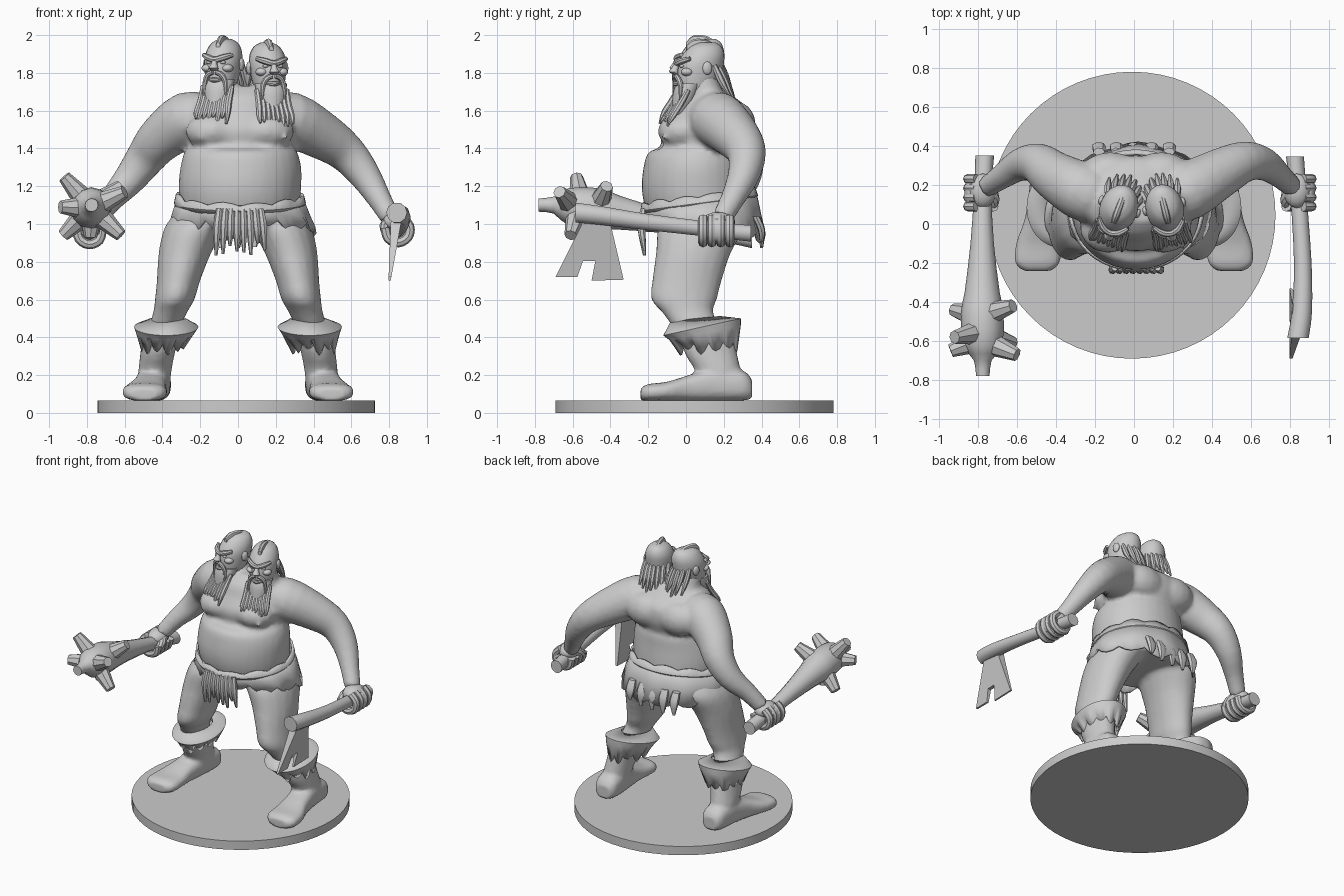
import bpy, bmesh, math, random
from mathutils import Matrix, Vector

random.seed(4)
if "Cube" in bpy.data.objects:
    bpy.data.objects.remove(bpy.data.objects["Cube"])

X, Y, Z = Vector((1, 0, 0)), Vector((0, 1, 0)), Vector((0, 0, 1))
GREY = (0.6, 0.6, 0.6, 1)
grey = bpy.data.materials.new("plain grey")
grey.use_nodes = True
grey.diffuse_color = GREY
grey.node_tree.nodes["Principled BSDF"].inputs["Base Color"].default_value = GREY


def finish(name, bm, angle=40, blend=0, thick=0):
    """Turn a bmesh into an object; blend fuses overlapping masses."""
    bmesh.ops.recalc_face_normals(bm, faces=bm.faces)
    me = bpy.data.meshes.new(name)
    bm.to_mesh(me)
    bm.free()
    me.materials.append(grey)
    me.shade_smooth()
    me.set_sharp_from_angle(angle=math.radians(angle))
    ob = bpy.data.objects.new(name, me)
    bpy.context.collection.objects.link(ob)
    if blend:
        mod = ob.modifiers.new("fuse", 'REMESH')
        mod.mode, mod.voxel_size, mod.use_smooth_shade = 'VOXEL', blend, True
        mod = ob.modifiers.new("soften", 'SMOOTH')
        mod.factor, mod.iterations = 0.5, 3
    if thick:
        ob.modifiers.new("thickness", 'SOLIDIFY').thickness = thick
    return ob


def curve(rows, steps):
    """Smoothly interpolate rows of numbers."""
    out, last = [], len(rows) - 1
    for i in range(last):
        quad = [rows[min(max(i + k, 0), last)] for k in (-1, 0, 1, 2)]
        for k in range(steps):
            t = k / steps
            out.append([0.5 * (2*b + (c-a)*t + (2*a-5*b+4*c-d)*t*t + (3*b-a-3*c+d)*t**3)
                        for a, b, c, d in zip(*quad)])
    return out + [list(rows[-1])]


def loft(bm, rows, axis=None, n=14, steps=3, square=1, M=Matrix(), side=1):
    """Rows are x, y, z, radius (and second radius); axis None follows the path."""
    rows = curve(rows, steps)
    pts = [Vector((r[0] * side, r[1], r[2])) for r in rows]
    rings = []
    for i, (p, r) in enumerate(zip(pts, rows)):
        u, v = X, (Y if axis == 'Z' else Z)
        if axis is None:
            t = (pts[min(i + 1, len(pts) - 1)] - pts[max(i - 1, 0)]).normalized()
            u = Y.cross(t).normalized()
            v = t.cross(u)
        ring = []
        for k in range(n):
            c, s = (math.copysign(abs(f) ** square, f) for f in
                    (math.cos(math.tau * k / n), math.sin(math.tau * k / n)))
            ring.append(bm.verts.new(M @ (p + u * c * r[3] + v * s * r[-1])))
        rings.append(ring)
    for a, b in zip(rings, rings[1:]):
        for k in range(n):
            bm.faces.new((a[k], a[(k + 1) % n], b[(k + 1) % n], b[k]))
    bm.faces.new(rings[0])
    bm.faces.new(rings[-1])


def blob(bm, centre, size, M=Matrix()):
    bmesh.ops.create_uvsphere(bm, u_segments=14, v_segments=9, radius=1,
                              matrix=M @ Matrix.Translation(centre) @ Matrix.Diagonal((*size, 1)))


def ragged(name, rows, depth, side=1, n=48, wave=0.0):
    """Open band with a torn last edge; rows are x, y, z, rx, ry, tilt."""
    bm, rings = bmesh.new(), []
    tooth = [random.uniform(0.4, 1) for _ in range(n)]
    for i, (x, y, z, a, b, tilt) in enumerate(rows):
        ring = []
        for k in range(n):
            ang = math.tau * k / n
            f = 1 + wave * i * math.sin(9 * ang)
            h = z + tilt * b * math.sin(ang)
            if i == len(rows) - 1:
                h -= depth * (0, 0.7, 1, 0.7)[k % 4] * tooth[k // 4]
            ring.append(bm.verts.new((x * side + a * f * math.cos(ang), y + b * f * math.sin(ang), h)))
        rings.append(ring)
    for a, b in zip(rings, rings[1:]):
        for k in range(n):
            bm.faces.new((a[k], a[(k + 1) % n], b[(k + 1) % n], b[k]))
    finish(name, bm, thick=0.015)


# Round base
bm = bmesh.new()
bmesh.ops.create_cone(bm, cap_ends=True, segments=64, radius1=0.735, radius2=0.735, depth=0.065,
                      matrix=Matrix.Translation((-0.01, 0.045, 0.0325)))
finish("base", bm)

# Body: torso with belly fold, chest, necks, arms and thighs fused together
HEADS = (("right", -0.085, 0, -20), ("left", 0.162, -0.02, 14))
bm = bmesh.new()
loft(bm, [(.01, .09, .98, .29, .26), (.01, .065, 1.1, .315, .285), (.01, .055, 1.2, .325, .29),
          (.015, .055, 1.3, .32, .28), (.015, .065, 1.38, .3, .265), (.015, .095, 1.41, .28, .225),
          (.01, .105, 1.5, .3, .245), (.01, .125, 1.6, .29, .215), (.01, .1, 1.67, .24, .16),
          (.03, .1, 1.73, .16, .09)], 'Z', n=32)
for s in (-1, 1):
    blob(bm, (s * .14 + .01, -.02, 1.49), (.15, .13, .1))
    blob(bm, (s * .23 + .03, -.125, 1.455), (.014, .014, .014))
    blob(bm, (s * .13 + .01, .26, 1.53), (.16, .11, .12))
    loft(bm, [(.18, .1, 1.06, .15, .2), (.23, .08, .98, .16, .23), (.28, .04, .85, .14, .2),
              (.315, .005, .7, .115, .185), (.335, -.01, .6, .105, .175), (.36, .01, .53, .09, .135),
              (.41, .09, .4, .08, .12)], 'Z', n=18, side=s)
for _, hx, dz, _ in HEADS:
    loft(bm, [(hx, .13, 1.6, .11), (hx, .1, 1.7, .09), (hx, .08, 1.8, .075)])
loft(bm, [(.18, .14, 1.54, .14), (.28, .17, 1.55, .15), (.44, .26, 1.47, .128), (.57, .32, 1.38, .105),
          (.67, .305, 1.26, .085), (.75, .245, 1.13, .064), (.81, .19, 1.03, .055)], n=18)
loft(bm, [(.18, .14, 1.54, .14), (.27, .17, 1.55, .15), (.41, .25, 1.45, .125), (.49, .31, 1.35, .105),
          (.58, .305, 1.23, .085), (.68, .24, 1.12, .064), (.755, .19, 1.02, .055)], n=18, side=-1)
finish("body", bm, blend=0.018)

# Loincloth, fur belt and hanging strips
ragged("loincloth", [(.01, .07, 1.14, .335, .3, .15), (.015, .085, 1.05, .365, .31, 0),
                     (.02, .1, .985, .39, .315, -.12)], .075, wave=.012)
ragged("fur_belt", [(.01, .07, 1.085, .335, .295, .13), (.01, .07, 1.11, .35, .312, .13),
                    (.01, .065, 1.14, .342, .302, .15)], -.03)
bm = bmesh.new()
for k in range(8):
    x = -.11 + k * .035
    low = random.uniform(.83, .9)
    loft(bm, [(x * .9, -.225, 1.08, .016), (x, -.235, .98, .022), (x * 1.05, -.22, low, .008)], n=7)
for k in range(5):
    x = -.18 + k * .09
    loft(bm, [(x, .37, 1.04, .03, .02), (x, .4, .97, .035, .02),
              (x, .4, random.uniform(.87, .92), .01, .008)], 'Z', n=7)
finish("hanging_strips", bm)

# Boots with torn fur cuffs
for side, s in (("right", -1), ("left", 1)):
    bm = bmesh.new()
    loft(bm, [(.4, .1, .46, .1, .14), (.425, .13, .32, .092, .14), (.44, .17, .22, .088, .122),
              (.445, .18, .12, .085, .13)], 'Z', n=16, side=s)
    loft(bm, [(.44, .35, .125, .055, .05), (.44, .3, .145, .085, .08), (.45, .15, .15, .09, .088),
              (.47, .02, .132, .092, .07), (.49, -.1, .115, .115, .05), (.495, -.2, .108, .115, .045),
              (.495, -.24, .1, .07, .032)], 'Y', n=18, square=.75, side=s)
    finish(side + "_boot", bm, blend=0.014)
    ragged(side + "_boot_cuff", [(.37, .05, .5, .09, .13, .1), (.38, .085, .455, .17, .205, .22),
                                 (.385, .1, .425, .155, .19, .2), (.4, .12, .37, .115, .155, .06)],
           .06, side=s)

# Heads with faces, beards and back hair
for side, hx, dz, turn in HEADS:
    M = Matrix.Translation((hx, .06, dz)) @ Matrix.Rotation(math.radians(turn), 4, 'Z')
    bm = bmesh.new()
    loft(bm, [(0, -.01, 1.7, .06, .075), (0, -.005, 1.75, .08, .1), (0, .01, 1.81, .092, .12),
              (0, .02, 1.87, .098, .122), (0, .035, 1.92, .09, .11), (0, .045, 1.96, .066, .085),
              (0, .05, 1.98, .03, .05)], 'Z', n=18, M=M)
    loft(bm, [(0, -.06, 1.945, .012, .02), (0, -.02, 1.972, .018, .027), (0, .06, 1.968, .018, .025),
              (0, .13, 1.925, .012, .02)], 'Y', n=8, M=M)
    finish(side + "_head", bm)

    bm = bmesh.new()
    loft(bm, [(-.08, -.06, 1.895, .012), (-.045, -.098, 1.882, .017), (0, -.112, 1.87, .016),
              (.045, -.098, 1.882, .017), (.08, -.06, 1.895, .012)], n=8, M=M)
    loft(bm, [(0, -.105, 1.875, .013, .015), (0, -.122, 1.845, .017, .02), (0, -.13, 1.825, .027, .024),
              (0, -.115, 1.812, .018, .014)], 'Z', n=10, M=M)
    loft(bm, [(-.035, -.1, 1.765, .008), (0, -.122, 1.762, .013), (.035, -.1, 1.765, .008)], n=8, M=M)
    for s in (-1, 1):
        blob(bm, (s * .04, -.095, 1.856), (.016, .012, .009), M)
        blob(bm, (s * .056, -.07, 1.825), (.032, .033, .022), M)
        blob(bm, (s * .1, .03, 1.845), (.014, .026, .035), M)
        loft(bm, [(.008, -.12, 1.803, .012), (.036, -.115, 1.792, .014), (.056, -.105, 1.755, .014),
                  (.062, -.11, 1.68, .006)], n=8, M=M, side=s)
    finish(side + "_face", bm)

    bm = bmesh.new()
    loft(bm, [(0, -.045, 1.765, .088, .065), (0, -.062, 1.72, .082, .066), (0, -.08, 1.66, .066, .055),
              (0, -.11, 1.59, .03, .03)], 'Z', M=M)
    for k in range(8):
        x = -.08 + k * .023
        loft(bm, [(x, -.07, 1.73, .014), (x, -.115, 1.65, .017), (x * 1.1, -.155, 1.59, .015),
                  (x * 1.1 + random.uniform(-.01, .01), -.18, random.uniform(1.5, 1.57), .006)], n=7, M=M)
    finish(side + "_beard", bm)

    bm = bmesh.new()
    for k in range(7):
        x = -.09 + k * .03
        y = .13 - 6 * x * x
        loft(bm, [(x * .9, y - .01, 1.86, .014), (x, y + .025, 1.78, .019),
                  (x * 1.1, y + .07, random.uniform(1.65, 1.7), .006)], n=7, M=M)
    finish(side + "_back_hair", bm)

# Fists wrapped round the weapon handles
for side, hx, hz in (("right", -.785, .958), ("left", .845, .968)):
    s = math.copysign(1, hx)
    bm = bmesh.new()
    blob(bm, (hx - s * .01, .17, hz + .04), (.07, .09, .055))
    blob(bm, (hx + s * .05, .165, hz), (.035, .09, .06))
    for k in range(4):
        y = .09 + k * .047
        arc = [math.radians(70 - 52 * j) for j in range(6)]
        loft(bm, [(abs(hx) + .066 * math.cos(a), y, hz + .066 * math.sin(a), .026) for a in arc],
             n=8, side=s)
    loft(bm, [(abs(hx) - .04, .2, hz + .05, .03), (abs(hx) - .07, .13, hz + .02, .027),
              (abs(hx) - .06, .08, hz - .02, .02)], n=8, side=s)
    finish(side + "_fist", bm)

# Axe: bowed handle and notched blade
bm = bmesh.new()
loft(bm, [(.825, .345, .95, .046), (.842, .16, .968, .042), (.865, -.2, 1.01, .045),
          (.86, -.45, 1.045, .052), (.84, -.585, 1.06, .055)], 'Y', n=10)
finish("axe_handle", bm)
bm = bmesh.new()
outline = [(-.53, 1.06), (-.56, .98), (-.69, .72), (-.575, .72), (-.545, .805), (-.48, .805),
           (-.5, .7), (-.33, .705), (-.39, .96), (-.41, 1.06)]
sheets = [[bm.verts.new((.842 - (1.06 - z) * .11 + f * (.006 + (z - .7) * .07), y, z))
           for y, z in outline] for f in (-1, 1)]
for sheet in sheets:
    bm.faces.new(sheet)
for k in range(len(outline)):
    j = (k + 1) % len(outline)
    bm.faces.new((sheets[0][k], sheets[0][j], sheets[1][j], sheets[1][k]))
finish("axe_blade", bm, angle=20)

# Mace: swelling club with blunt spikes
bm = bmesh.new()
loft(bm, [(-.765, .35, .92, .048), (-.775, .16, .957, .045), (-.778, -.1, 1.01, .06),
          (-.778, -.35, 1.06, .09), (-.778, -.46, 1.08, .11), (-.775, -.62, 1.09, .1),
          (-.775, -.7, 1.1, .045), (-.775, -.78, 1.1, .035)], 'Y', n=12, steps=2)
finish("mace_club", bm)
bm = bmesh.new()
for tip in ((-.92, -.58, 1.25), (-.62, -.42, 1.2), (-.925, -.44, .94), (-.62, -.61, .94),
            (-.94, -.65, 1.09), (-.6, -.67, 1.17), (-.78, -.5, .93)):
    mid = Vector((-.777, (tip[1] - .52) / 2, 1.085))
    loft(bm, [(*mid, .07), (*tip, .034)], n=8, steps=1)
finish("mace_spikes", bm, angle=30)
